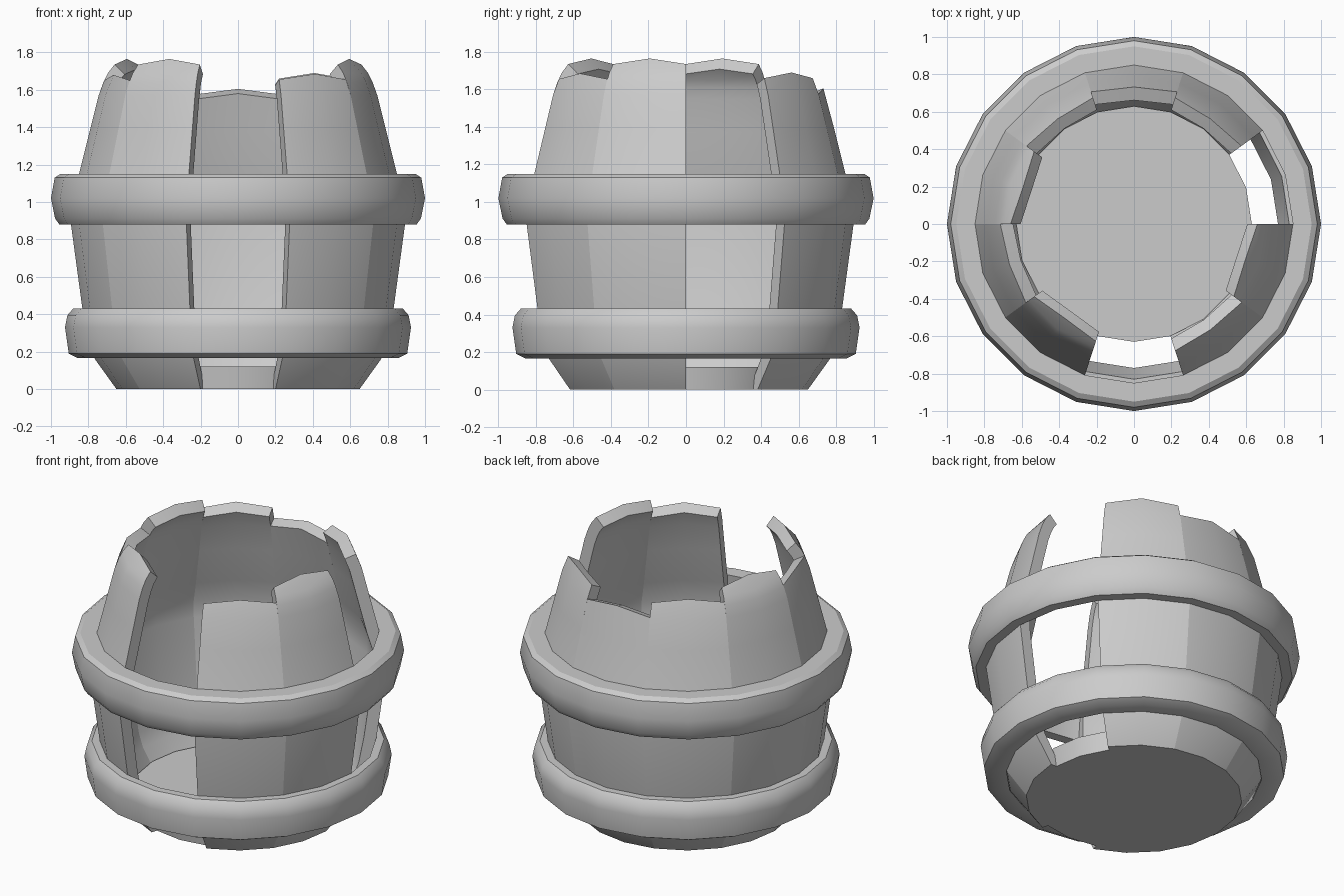
import bpy, bmesh
from math import cos, sin, radians, hypot

if "Cube" in bpy.data.objects:
    bpy.data.objects.remove(bpy.data.objects["Cube"])

SEG = 18  # degrees per side: the barrel is 20-sided, two sides per stave
THICK = 0.075
# Outer barrel profile (radius, z)
PROFILE = [(0.65, 0), (0.765, 0.16), (0.80, 0.26), (0.832, 0.43), (0.893, 0.88), (0.895, 1.0),
           (0.85, 1.15), (0.79, 1.39), (0.745, 1.57), (0.72, 1.64), (0.695, 1.69),
           (0.66, 1.735), (0.625, 1.765), (0.59, 1.79)]


def radius(z):
    for (r0, z0), (r1, z1) in zip(PROFILE, PROFILE[1:]):
        if z <= z1:
            return r0 + (r1 - r0) * (z - z0) / (z1 - z0)
    return PROFILE[-1][0]


def inner(z):
    # Offset inward, perpendicular to the wall; flat on the ground at the bottom
    if z <= 0:
        return PROFILE[0][0] - THICK, 0
    d = 0.03
    slope = (radius(z + d) - radius(z - d)) / (2 * d)
    n = hypot(1, slope)
    return radius(z) - THICK / n, z + THICK * slope / n


def polar(r, z, deg):
    a = radians(deg)
    return (r * cos(a), r * sin(a), z)


def finish(name, bm):
    bmesh.ops.recalc_face_normals(bm, faces=bm.faces)
    me = bpy.data.meshes.new(name)
    bm.to_mesh(me)
    bm.free()
    ob = bpy.data.objects.new(name, me)
    bpy.context.collection.objects.link(ob)
    bpy.ops.object.select_all(action='DESELECT')
    ob.select_set(True)
    bpy.context.view_layer.objects.active = ob
    bpy.ops.object.shade_smooth_by_angle(angle=radians(30))
    return ob


def bridge_loops(bm, loops, closed=False):
    # Skin consecutive closed section loops with quads
    pairs = list(zip(loops, loops[1:]))
    if closed:
        pairs.append((loops[-1], loops[0]))
    for a, b in pairs:
        n = len(a)
        for i in range(n):
            j = (i + 1) % n
            bm.faces.new((a[i], a[j], b[j], b[i]))


def stave(index, top):
    bm = bmesh.new()
    loops = []
    levels = [z for _, z in PROFILE if z < top - 0.02]
    for k, rise in enumerate((0, 0.03, 0)):
        zs = levels + [top + rise]
        ring = [(radius(z), z) for z in zs] + [inner(z) for z in reversed(zs)]
        loops.append([bm.verts.new(polar(r, z, index * 36 + k * SEG)) for r, z in ring])
    bridge_loops(bm, loops)
    # Side faces, as strips of quads
    for loop in (loops[0], loops[-1]):
        n = len(loop)
        for i in range(n // 2 - 1):
            bm.faces.new((loop[i], loop[i + 1], loop[n - 2 - i], loop[n - 1 - i]))
    finish(f"stave_{index}", bm)


def hoop(name, section):
    bm = bmesh.new()
    loops = [[bm.verts.new(polar(r, z, k * SEG)) for r, z in section] for k in range(20)]
    bridge_loops(bm, loops, closed=True)
    finish(name, bm)


# Staves: broken tops at different heights, numbers 0 and 7 missing
tops = {1: 1.66, 2: 1.575, 3: 1.66, 4: 1.735, 5: 1.65, 6: 1.735, 8: 1.655, 9: 1.735}
for i, t in tops.items():
    stave(i, t)

# Two rounded hoops
hoop("lower_hoop", [(0.77, 0.165), (0.855, 0.165), (0.905, 0.19), (0.925, 0.33),
                    (0.912, 0.395), (0.88, 0.432), (0.83, 0.432)])
hoop("upper_hoop", [(0.89, 0.88), (0.955, 0.88), (0.978, 0.912), (1.0, 1.02),
                    (0.98, 1.13), (0.95, 1.15), (0.85, 1.15)])

# Floor disc, visible through the missing staves
bm = bmesh.new()
rings = [[bm.verts.new(polar(r, z, k * SEG)) for k in range(20)] for r, z in ((0.61, 0), (0.63, 0.12))]
bridge_loops(bm, rings)
for ring in rings:
    bm.faces.new(ring)
finish("floor", bm)
